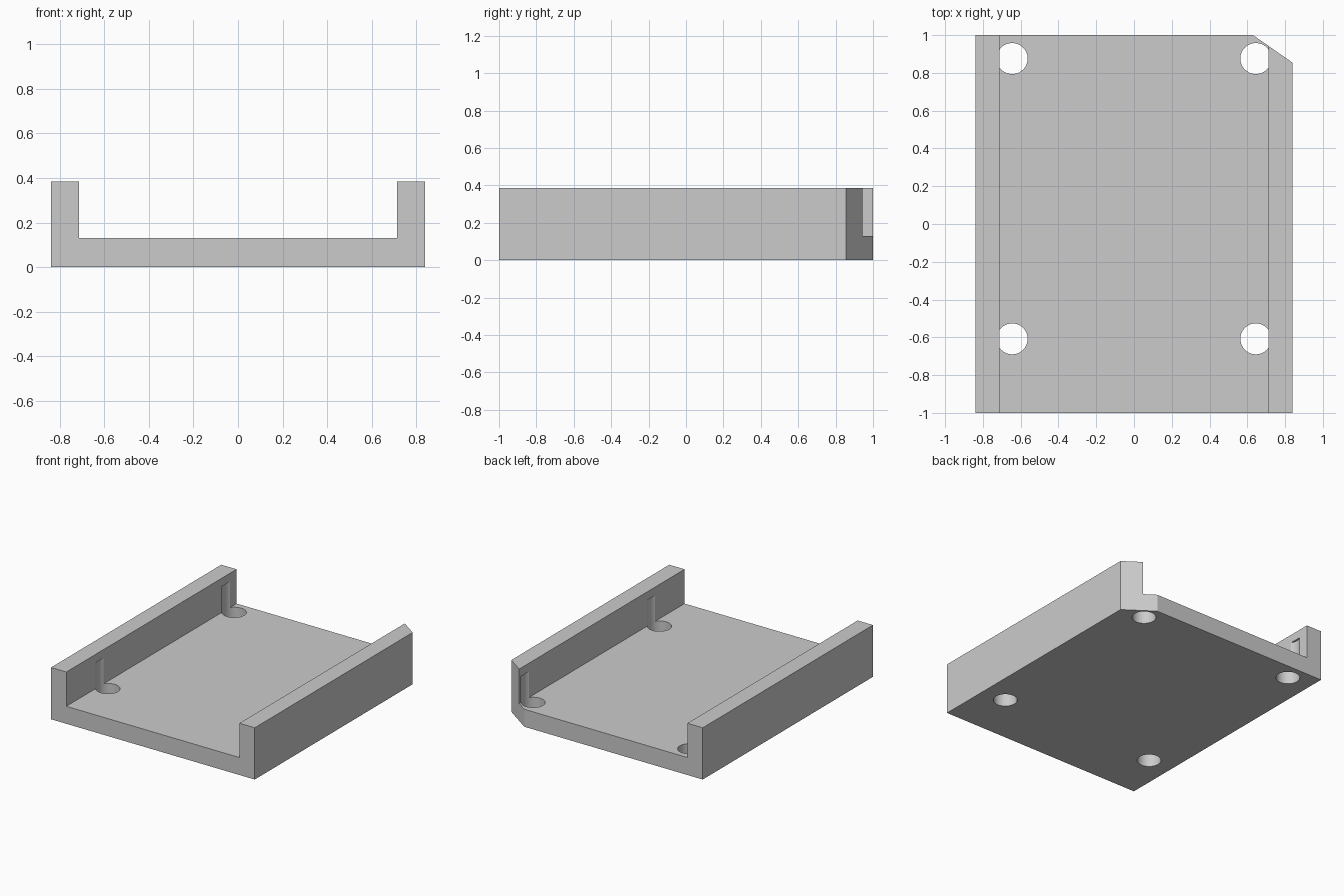
import bpy
import bmesh
import math

cube = bpy.data.objects.get("Cube")
if cube:
    bpy.data.objects.remove(cube, do_unlink=True)

WIDTH, INNER = 0.838, 0.712          # half widths, outside and between the walls
FLOOR, TOP = 0.13, 0.385             # heights of the floor and the walls
HOLE_X, HOLE_R, HOLE_TOP = 0.645, 0.082, 0.323

grey = bpy.data.materials.new("plain grey")
grey.use_nodes = True
colour = (0.6, 0.6, 0.6, 1)
grey.diffuse_color = colour
grey.node_tree.nodes["Principled BSDF"].inputs["Base Color"].default_value = colour


def extrude_object(name, outline, offset):
    """Extrude a closed outline of 3D points along the offset."""
    bm = bmesh.new()
    face = bm.faces.new([bm.verts.new(p) for p in outline])
    grown = bmesh.ops.extrude_face_region(bm, geom=[face])["geom"]
    verts = [g for g in grown if isinstance(g, bmesh.types.BMVert)]
    bmesh.ops.translate(bm, verts=verts, vec=offset)
    bmesh.ops.recalc_face_normals(bm, faces=bm.faces)
    mesh = bpy.data.meshes.new(name)
    bm.to_mesh(mesh)
    bm.free()
    mesh.materials.append(grey)
    obj = bpy.data.objects.new(name, mesh)
    bpy.context.collection.objects.link(obj)
    return obj


def cut(target, cutter):
    """Subtract the cutter from the target, then remove it."""
    mod = target.modifiers.new("cut", 'BOOLEAN')
    mod.operation = 'DIFFERENCE'
    mod.solver = 'EXACT'
    mod.object = cutter
    bpy.context.view_layer.objects.active = target
    bpy.ops.object.modifier_apply(modifier=mod.name)
    bpy.data.objects.remove(cutter, do_unlink=True)


# Channel: floor with a wall on each side
half = [(WIDTH, 0), (WIDTH, TOP), (INNER, TOP), (INNER, FLOOR)]
section = half + [(-x, z) for x, z in reversed(half)]
tray = extrude_object("channel_tray", [(x, -1, z) for x, z in section], (0, 2, 0))

# Cut-off back left corner
corner = [(0.63, 1, -0.1), (WIDTH, 0.855, -0.1),
          (1.046, 0.71, -0.1), (1.046, 1.145, -0.1), (0.422, 1.145, -0.1)]
cut(tray, extrude_object("corner_cutter", corner, (0, 0, 1)))

# Four floor holes that also carve blind notches into the walls
SEGMENTS = 48
for y in (0.876, -0.608):
    for x in (-HOLE_X, HOLE_X):
        ring = [(x + HOLE_R * math.cos(math.tau * i / SEGMENTS),
                 y + HOLE_R * math.sin(math.tau * i / SEGMENTS), -0.1)
                for i in range(SEGMENTS)]
        cut(tray, extrude_object("hole_cutter", ring, (0, 0, HOLE_TOP + 0.1)))

bpy.ops.object.select_all(action='DESELECT')
tray.select_set(True)
bpy.context.view_layer.objects.active = tray
bpy.ops.object.shade_smooth_by_angle(angle=math.radians(30))
